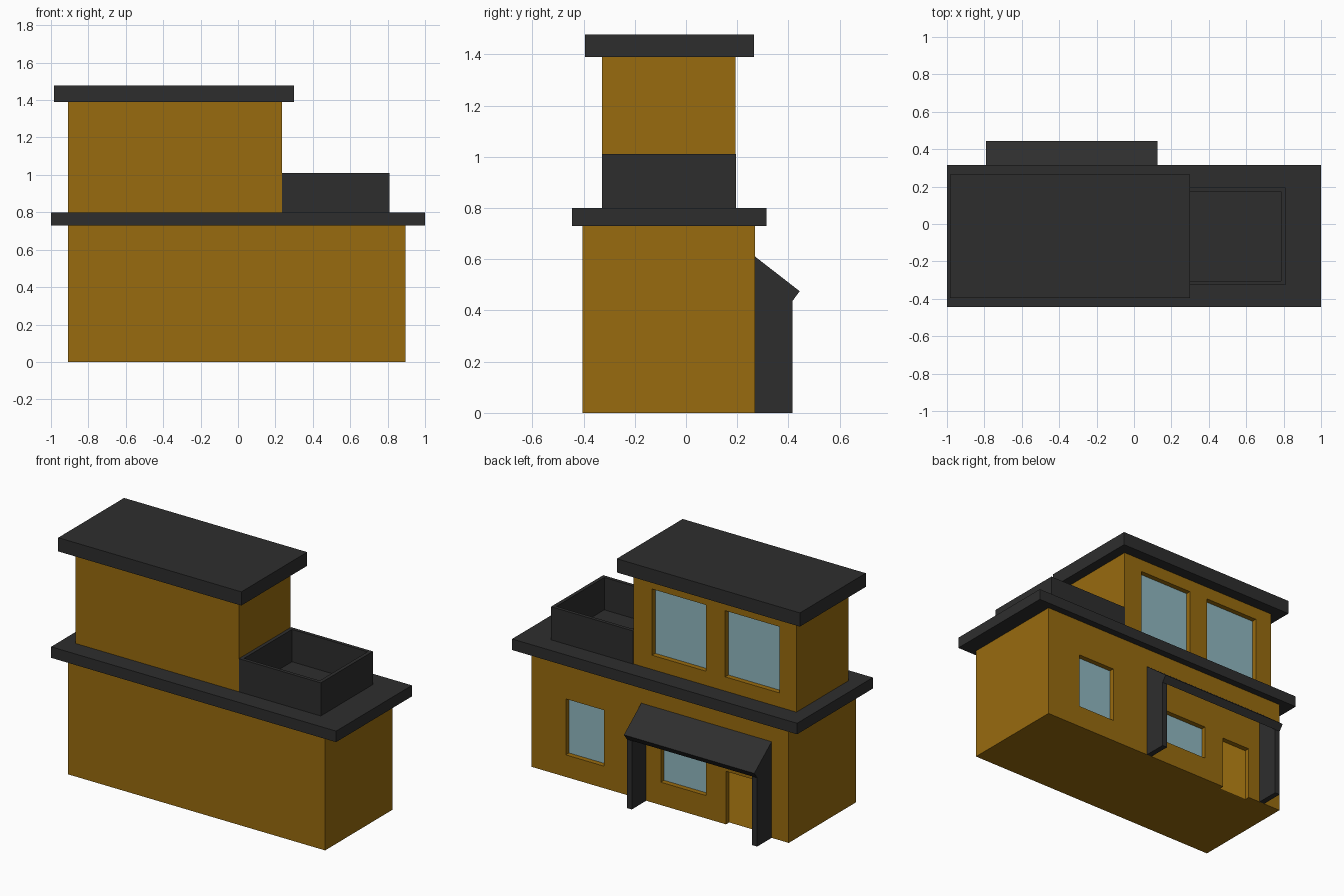
import bpy
import bmesh

old = bpy.data.objects.get("Cube")
if old:
    bpy.data.objects.remove(old, do_unlink=True)


def material(name, rgb):
    m = bpy.data.materials.new(name)
    m.use_nodes = True
    colour = (*rgb, 1)
    m.diffuse_color = colour
    m.node_tree.nodes["Principled BSDF"].inputs["Base Color"].default_value = colour
    return m


ochre = material("ochre wall", (0.314, 0.147, 0.0045))
charcoal = material("charcoal trim", (0.027, 0.027, 0.027))
glass = material("pale blue glass", (0.28, 0.48, 0.53))
door_wood = material("light ochre door", (0.49, 0.23, 0.007))


def prism(name, profile, x0, x1, mat):
    """Extrude a (y, z) profile along x."""
    bm = bmesh.new()
    face = bm.faces.new([bm.verts.new((x0, y, z)) for y, z in profile])
    ext = bmesh.ops.extrude_face_region(bm, geom=[face])["geom"]
    verts = [v for v in ext if isinstance(v, bmesh.types.BMVert)]
    bmesh.ops.translate(bm, verts=verts, vec=(x1 - x0, 0, 0))
    bmesh.ops.recalc_face_normals(bm, faces=bm.faces)
    mesh = bpy.data.meshes.new(name)
    bm.to_mesh(mesh)
    bm.free()
    obj = bpy.data.objects.new(name, mesh)
    mesh.materials.append(mat)
    bpy.context.collection.objects.link(obj)
    return obj


def box(name, xs, ys, zs, mat):
    profile = [(ys[0], zs[0]), (ys[1], zs[0]), (ys[1], zs[1]), (ys[0], zs[1])]
    return prism(name, profile, *xs, mat)


def cut(target, cutter):
    """Subtract a helper solid and discard it."""
    cutter.hide_render = True
    mod = target.modifiers.new("opening", "BOOLEAN")
    mod.operation = "DIFFERENCE"
    mod.solver = "EXACT"
    mod.object = cutter
    bpy.context.view_layer.objects.active = target
    bpy.ops.object.modifier_apply(modifier=mod.name)
    bpy.data.objects.remove(cutter, do_unlink=True)


def recess(wall, name, xs, y, zs, mat, cut_bottom=None):
    """Sink an opening into the back wall and fit a panel in it."""
    low = zs[0] if cut_bottom is None else cut_bottom
    cut(wall, box("cutter", xs, (y - 0.04, y + 0.1), (low, zs[1]), mat))
    box(name, xs, (y - 0.04, y - 0.032), zs, mat)


# Storeys and overhanging roof slabs
lower = box("lower_storey", (-0.91, 0.895), (-0.405, 0.27), (0, 0.73), ochre)
box("lower_roof_slab", (-1, 1), (-0.445, 0.315), (0.73, 0.8), charcoal)
upper = box("upper_storey", (-0.91, 0.235), (-0.327, 0.193), (0.8, 1.39), ochre)
box("upper_roof_slab", (-0.985, 0.3), (-0.395, 0.265), (1.39, 1.477), charcoal)

# Open terrace with a thin parapet
terrace = box("terrace_parapet", (0.235, 0.81), (-0.327, 0.196), (0.8, 1.01), charcoal)
cut(terrace, box("cutter", (0.257, 0.787), (-0.305, 0.174), (0.805, 1.2), charcoal))

# Windows and door on the back
recess(lower, "lower_window", (0.388, 0.654), 0.27, (0.14, 0.495), glass)
recess(lower, "porch_window", (-0.33, -0.012), 0.27, (0.145, 0.36), glass)
recess(lower, "back_door", (-0.67, -0.47), 0.27, (0, 0.336), door_wood, -0.1)
for side, xs in (("left", (-0.276, 0.103)), ("right", (-0.79, -0.41))):
    recess(upper, "upper_window_" + side, xs, 0.193, (0.89, 1.31), glass)

# Porch with side walls and a sloping roof
side_profile = [(0.27, 0), (0.415, 0), (0.415, 0.436), (0.27, 0.55)]
for side, x in (("left", 0.09), ("right", -0.79)):
    prism("porch_side_" + side, side_profile, x, x + 0.035, charcoal)
roof_profile = [(0.27, 0.55), (0.415, 0.436), (0.444, 0.475), (0.27, 0.61)]
prism("porch_roof", roof_profile, -0.79, 0.125, charcoal)
